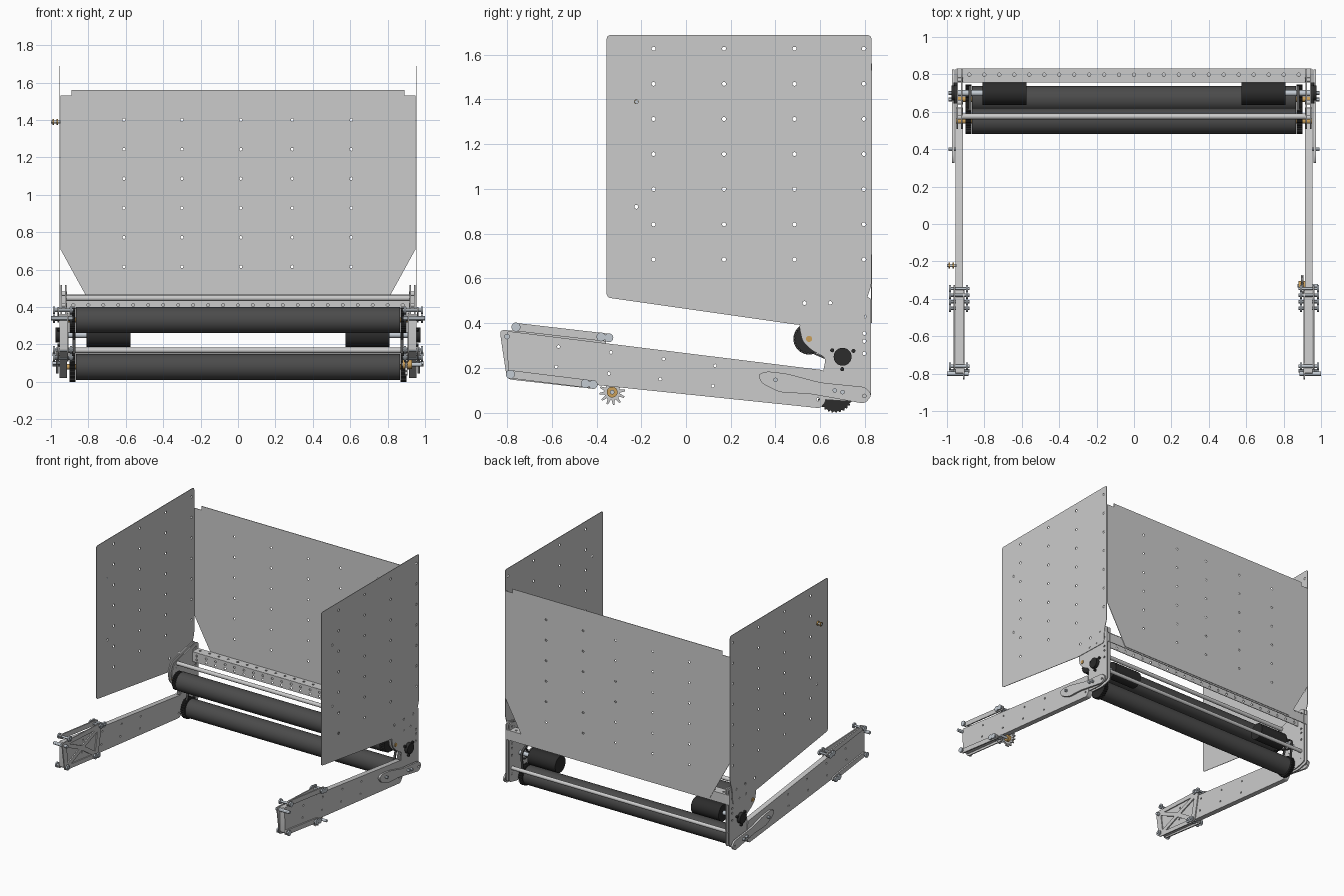
import bpy, bmesh, math
from mathutils import Matrix, Vector

if "Cube" in bpy.data.objects:
    bpy.data.objects.remove(bpy.data.objects["Cube"])

# plate planes: local (u, v, normal) -> world axes
PLANES = {
    "YZ": Matrix(((0, 0, 1), (1, 0, 0), (0, 1, 0))).to_4x4(),
    "XZ": Matrix(((1, 0, 0), (0, 0, -1), (0, 1, 0))).to_4x4(),
    "XY": Matrix.Identity(4),
}


def material(name, r, g, b):
    m = bpy.data.materials.new(name)
    m.diffuse_color = (r, g, b, 1)
    m.use_nodes = True
    m.node_tree.nodes["Principled BSDF"].inputs["Base Color"].default_value = m.diffuse_color
    return m


DARK = material("dark_rubber", 0.07, 0.07, 0.07)
BLACK = material("black_metal", 0.025, 0.025, 0.025)
STEEL = material("bright_steel", 0.55, 0.6, 0.65)
BRASS = material("brass", 0.6, 0.35, 0.1)


def circle(u, v, r, n=12):
    return [(u + r * math.cos(2 * math.pi * i / n), v + r * math.sin(2 * math.pi * i / n)) for i in range(n)]


def hull(c1, r1, c2, r2, n=12):
    """Outline wrapped around two circles (slot, link or belt)."""
    du, dv = c2[0] - c1[0], c2[1] - c1[1]
    th, ph = math.atan2(dv, du), math.acos((r1 - r2) / math.hypot(du, dv))
    pts = []
    for c, r, a, b in ((c1, r1, th + ph, th + 2 * math.pi - ph), (c2, r2, th - ph, th + ph)):
        for i in range(n + 1):
            t = a + (b - a) * i / n
            pts.append((c[0] + r * math.cos(t), c[1] + r * math.sin(t)))
    return pts


def rounded(points, r=0.02):
    """Polygon with softened corners."""
    out, P = [], [Vector(p) for p in points]
    for i, p in enumerate(P):
        a, b = P[i - 1] - p, P[(i + 1) % len(P)] - p
        k = min(r, a.length * 0.4, b.length * 0.4)
        a, b = p + a.normalized() * k, p + b.normalized() * k
        for t in (0, 0.25, 0.5, 0.75, 1):
            q = a * (1 - t) ** 2 + p * 2 * t * (1 - t) + b * t * t
            out.append((q.x, q.y))
    return out


def plate(name, plane, offset, thick, outline, holes=(), mat=None):
    """Flat sheet with cut-outs, extruded about its middle plane."""
    cu = bpy.data.curves.new(name, "CURVE")
    cu.dimensions, cu.fill_mode, cu.extrude = "2D", "BOTH", thick / 2
    for loop in [outline, *holes]:
        sp = cu.splines.new("POLY")
        sp.points.add(len(loop) - 1)
        for q, (u, v) in zip(sp.points, loop):
            q.co = (u, v, 0, 1)
        sp.use_cyclic_u = True
    ob = bpy.data.objects.new(name, cu)
    bpy.context.collection.objects.link(ob)
    m = PLANES[plane]
    ob.matrix_world = Matrix.Translation(m.to_3x3() @ Vector((0, 0, -offset if plane == "XZ" else offset))) @ m
    if mat:
        cu.materials.append(mat)
    return ob


def rod(name, x0, x1, y, z, r, mat=None, n=24):
    """Cylinder along x."""
    bm = bmesh.new()
    bmesh.ops.create_cone(bm, cap_ends=True, segments=n, radius1=r, radius2=r, depth=abs(x1 - x0),
                          matrix=Matrix.Translation(((x0 + x1) / 2, y, z)) @ Matrix.Rotation(math.pi / 2, 4, "Y"))
    me = bpy.data.meshes.new(name)
    bm.to_mesh(me)
    bm.free()
    ob = bpy.data.objects.new(name, me)
    bpy.context.collection.objects.link(ob)
    if mat:
        me.materials.append(mat)


def gear(u, v, r0, r1, teeth):
    return [(u + (r1 if i % 4 < 2 else r0) * math.cos(math.pi * (i + .5) / (2 * teeth)),
             v + (r1 if i % 4 < 2 else r0) * math.sin(math.pi * (i + .5) / (2 * teeth))) for i in range(4 * teeth)]


UPPER, LOWER, MOTOR = (0.55, 0.33), (0.667, 0.08), (0.70, 0.25)

# back panel
back = [(-0.78, 0.40), (0.78, 0.40), (0.95, 0.71), (0.95, 1.53), (0.89, 1.53), (0.89, 1.56),
        (-0.89, 1.56), (-0.89, 1.53), (-0.95, 1.53), (-0.95, 0.71)]
plate("back_panel", "XZ", 0.83, 0.004, back,
      [circle(x, 0.615 + 0.157 * i, 0.008) for x in (-0.61, -0.3, 0.015, 0.29, 0.605) for i in range(6)])

# perforated cross channel
xs = [-0.88 + 0.08 * i for i in range(23)]
plate("channel_top", "XY", 0.463, 0.005, [(-0.945, 0.757), (0.945, 0.757), (0.945, 0.828), (-0.945, 0.828)],
      [circle(x, 0.798, 0.009) for x in xs])
plate("channel_front", "XZ", 0.759, 0.005, [(-0.92, 0.39), (0.92, 0.39), (0.92, 0.463), (-0.92, 0.463)],
      [circle(x, z, 0.008) for x in xs for z in (0.41, 0.44)])
plate("channel_rear", "XZ", 0.824, 0.005, [(-0.945, 0.39), (0.945, 0.39), (0.945, 0.463), (-0.945, 0.463)])

# rollers and tie rods
rod("upper_roller", -0.865, 0.865, *UPPER, 0.07, DARK, 48)
rod("lower_roller", -0.865, 0.865, *LOWER, 0.07, DARK, 48)
rod("front_tie_rod", -0.925, 0.925, 0.575, 0.447, 0.015)
rod("rear_tie_rod", -0.925, 0.925, 0.795, 0.168, 0.014)

panel = rounded([(-0.355, 0.515), (0.50, 0.393), (0.795, 0.385), (0.805, 0.50), (0.829, 0.57), (0.829, 1.688), (-0.355, 1.688)])
panel_holes = [circle(y, 0.685 + 0.157 * i, 0.009) for y in (-0.145, 0.17, 0.485, 0.795) for i in range(7)]
panel_holes += [circle(-0.222, z, 0.009) for z in (0.92, 1.39)]
panel_holes += [circle(y, z, 0.009) for y, z in ((0.53, 0.49), (0.645, 0.49), (0.755, 0.49), (0.64, 0.41), (0.72, 0.41))]
bracket = rounded([(0.505, 0.39), (0.54, 0.46), (0.80, 0.52), (0.828, 0.51), (0.828, 0.07), (0.74, 0.05), (0.60, 0.06),
                   (0.61, 0.17), (0.625, 0.245), (0.56, 0.28), (0.52, 0.32)])
bracket_holes = [circle(0.797, z, 0.008) for z in (0.265, 0.32, 0.355, 0.43, 0.485)]
arm = rounded([(-0.80, 0.365), (-0.795, 0.165), (0.60, 0.02), (0.625, 0.05), (0.615, 0.19)], 0.012)
arm_holes = [circle(y, z, 0.007) for y, z in ((-0.57, 0.295), (-0.58, 0.205), (-0.335, 0.27), (-0.345, 0.175),
                                              (-0.1, 0.24), (-0.115, 0.15), (0.13, 0.21), (0.12, 0.12), (0.59, 0.06))]
link = rounded([(0.32, 0.17), (0.36, 0.185), (0.45, 0.175), (0.60, 0.135), (0.80, 0.115), (0.832, 0.08),
                (0.80, 0.04), (0.55, 0.085), (0.42, 0.09), (0.34, 0.13)], 0.03)
truss = rounded([(-0.833, 0.37), (-0.82, 0.28), (-0.80, 0.15), (-0.40, 0.105), (-0.35, 0.35)], 0.02)
mid = Vector((-0.59, 0.245))
corners = [Vector(p) for p in ((-0.80, 0.345), (-0.775, 0.17), (-0.42, 0.13), (-0.38, 0.325))]
truss_holes = []
for i, a in enumerate(corners):  # triangular windows leaving an X brace
    b = corners[(i + 1) % 4]
    c = (a + b + mid) / 3
    truss_holes.append([tuple(c + (p - c) * 0.72) for p in (a, b, mid)])

for s, side in ((-1, "left"), (1, "right")):
    # side panel and mounting bracket
    plate(side + "_side_panel", "YZ", s * 0.953, 0.004, panel, panel_holes)
    for x in (0.92, 0.946):
        plate(side + "_bracket_plate", "YZ", s * x, 0.008, bracket, bracket_holes)
    for y, z in ((0.57, 0.41), (0.77, 0.47), (0.79, 0.12), (0.65, 0.22)):
        rod(side + "_bracket_spacer", s * 0.915, s * 0.95, y, z, 0.012)
    # swing arm with link and braced end plate
    plate(side + "_arm", "YZ", s * 0.935, 0.04, arm, arm_holes)
    plate(side + "_pivot_link", "YZ", s * 0.967, 0.014, link, [circle(0.797, 0.075, 0.008), circle(0.40, 0.147, 0.006)])
    plate(side + "_truss_plate", "YZ", s * 0.911, 0.008, truss, truss_holes)
    # guide bars and their bolts
    bars = ((-0.76, 0.383), (-0.345, 0.335)), ((-0.785, 0.172), (-0.415, 0.126))
    for a, b in bars:
        plate(side + "_guide_bar", "YZ", s * 0.961, 0.01, hull(a, 0.018, b, 0.018))
        for y, z in (a, b, (b[0] - 0.035, b[1] + 0.004)):
            rod(side + "_bar_bolt", s * 0.88, s * 0.985, y, z, 0.009, STEEL, 12)
            for x in (0.888, 0.978):
                rod(side + "_bar_roller", s * x, s * (x + 0.01), y, z, 0.02, STEEL)
    rod(side + "_end_pin", s * 0.885, s * 1.0, -0.80, 0.145 + 0.195, 0.012, STEEL, 12)
    for y, z in ((0.40, 0.147), (0.665, 0.10), (0.70, 0.092)):
        rod(side + "_link_bolt", s * 0.94, s * 0.992, y, z, 0.01, STEEL, 12)
    # drive motor
    rod(side + "_motor", s * 0.575, s * 0.81, *MOTOR, 0.063, BLACK, 32)
    rod(side + "_motor_shaft", s * 0.81, s * 0.95, *MOTOR, 0.016, STEEL)
    rod(side + "_motor_cap", s * 0.95, s * 0.975, *MOTOR, 0.04, BLACK, 32)
    for k in range(3):
        t = 0.5 + k * 2.09
        rod(side + "_cap_bolt", s * 0.95, s * 0.965, MOTOR[0] + 0.055 * math.cos(t), MOTOR[1] + 0.055 * math.sin(t), 0.009, BLACK, 12)
    # roller shafts, pulleys and belts
    for label, c, r in (("upper", UPPER, 0.062), ("lower", LOWER, 0.074)):
        rod(f"{side}_{label}_roller_shaft", s * 0.86, s * 0.955, *c, 0.014, BRASS)
        plate(f"{side}_{label}_pulley", "YZ", s * 0.885, 0.03, gear(*c, r, r + 0.006, 28), (), BLACK)
        plate(f"{side}_{label}_belt", "YZ", s * 0.878, 0.016, hull(c, 0.055, MOTOR, 0.04),
              [hull(c, 0.047, MOTOR, 0.032)], DARK)

# front sprocket under the right arm
plate("sprocket", "YZ", 0.90, 0.014, gear(-0.33, 0.092, 0.036, 0.058, 12))
rod("sprocket_hub", 0.88, 0.93, -0.33, 0.092, 0.024, BRASS)
rod("sprocket_axle", 0.875, 0.985, -0.33, 0.092, 0.01, STEEL)

# latch pin on the left panel
rod("latch_pin", -0.95, -1.0, -0.222, 1.39, 0.008, STEEL)
for x in (-0.962, -0.985):
    rod("latch_washer", x - 0.008, x, -0.222, 1.39, 0.016, BRASS)

# turn the sheets into meshes and smooth the round parts
bpy.ops.object.select_all(action="SELECT")
bpy.context.view_layer.objects.active = bpy.data.objects["back_panel"]
bpy.ops.object.convert(target="MESH")
bpy.ops.object.select_all(action="SELECT")
bpy.ops.object.shade_smooth_by_angle(angle=math.radians(30))
